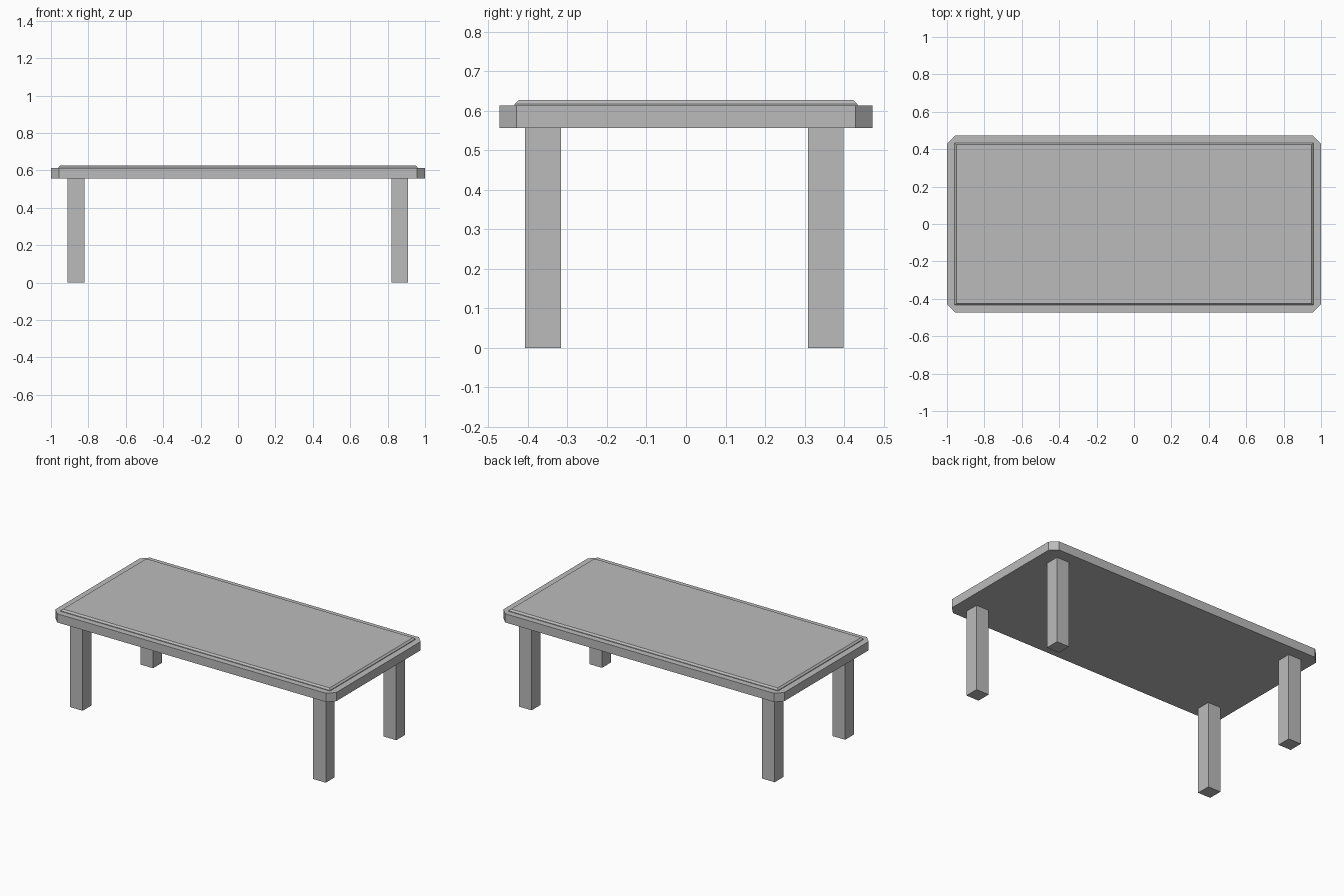
import bpy
import bmesh

cube = bpy.data.objects.get("Cube")
if cube:
    bpy.data.objects.remove(cube, do_unlink=True)

# Single plain grey for the whole table
grey = bpy.data.materials.new("plain_grey")
grey.use_nodes = True
colour = (0.5, 0.5, 0.5, 1)
grey.diffuse_color = colour
grey.node_tree.nodes["Principled BSDF"].inputs["Base Color"].default_value = colour


def is_upright(edge):
    a, b = edge.verts
    return abs(a.co.z - b.co.z) > 0.001


def is_top_rim(edge):
    return all(v.co.z > 0 for v in edge.verts)


def box(name, centre, size, bevel=0, picks=None):
    """Box with an optional one-step chamfer on the picked edges."""
    bm = bmesh.new()
    bmesh.ops.create_cube(bm, size=1)
    bmesh.ops.scale(bm, vec=size, verts=bm.verts)
    if bevel:
        edges = [e for e in bm.edges if picks(e)]
        bmesh.ops.bevel(bm, geom=edges, offset=bevel, segments=1, affect='EDGES')
    mesh = bpy.data.meshes.new(name)
    bm.to_mesh(mesh)
    bm.free()
    mesh.materials.append(grey)
    obj = bpy.data.objects.new(name, mesh)
    obj.location = centre
    bpy.context.collection.objects.link(obj)
    return obj


slab_bottom, slab_top, panel_top = 0.557, 0.613, 0.627

# Table slab with clipped corners
box("table_slab", (0, 0, (slab_bottom + slab_top) / 2),
    (2, 0.944, slab_top - slab_bottom), 0.043, is_upright)

# Raised panel with a chamfered upper rim
box("raised_panel", (0, 0, (slab_top + panel_top) / 2),
    (1.918, 0.868, panel_top - slab_top), 0.01, is_top_rim)

# Four square legs
for side, x in (("left", 0.865), ("right", -0.866)):
    for end, y in (("front", -0.362), ("back", 0.354)):
        box(f"{end}_{side}_leg", (x, y, slab_bottom / 2), (0.09, 0.09, slab_bottom))
